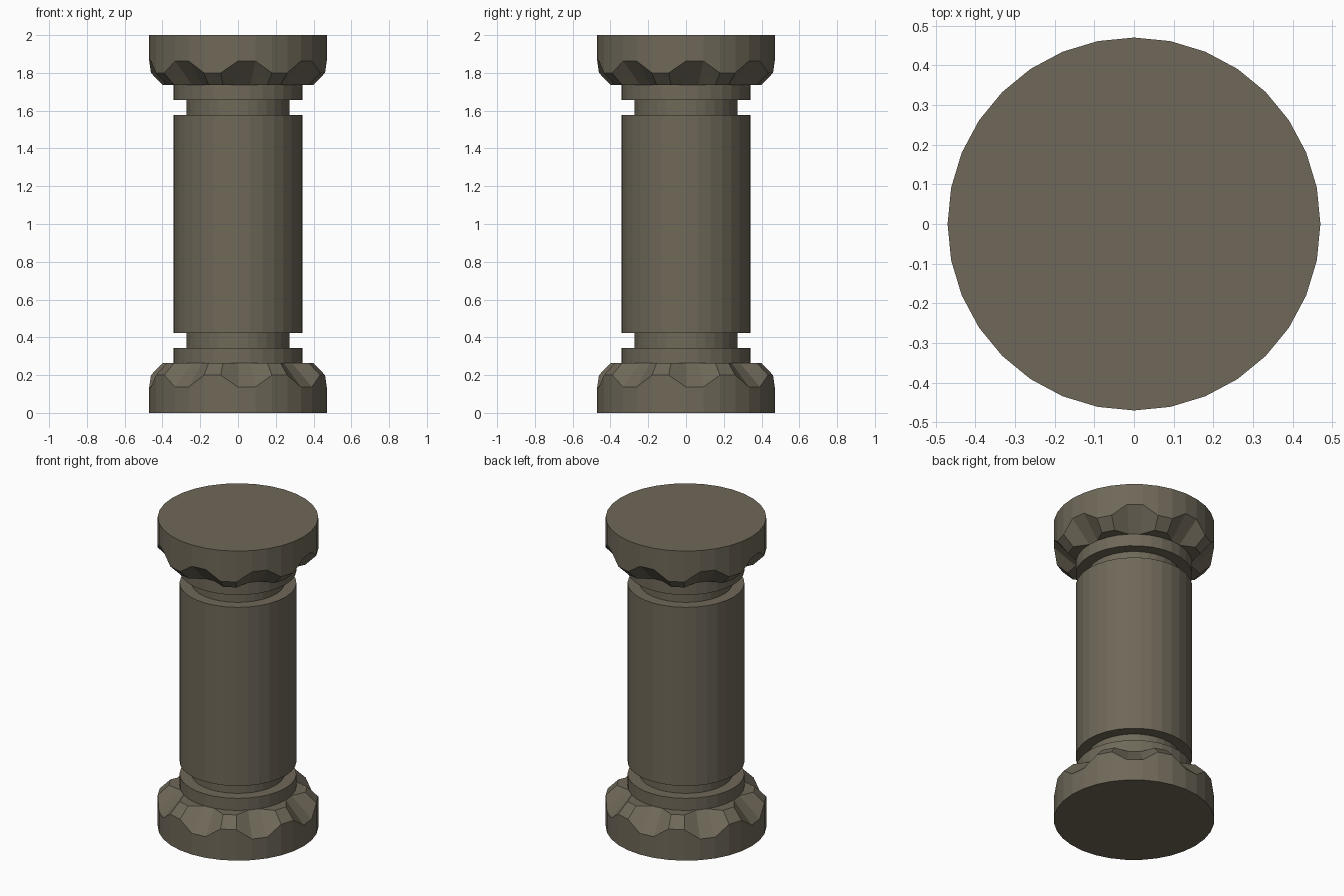
import bpy, bmesh
from math import sin, cos, pi

if "Cube" in bpy.data.objects:
    bpy.data.objects.remove(bpy.data.objects["Cube"])

SIDES = 32
R_FOOT, R_SHAFT, R_GROOVE = 0.47, 0.342, 0.273
Z_TOP = 0.265  # height of the base block

stone = bpy.data.materials.new("stone")
stone.diffuse_color = (0.16, 0.14, 0.10, 1)
stone.use_nodes = True
stone.node_tree.nodes["Principled BSDF"].inputs["Base Color"].default_value = stone.diffuse_color


def loft(name, rings, cap=False, flip=False):
    """Bridge rings given as functions of the side index -> (radius, z)."""
    bm = bmesh.new()
    loops = []
    for ring in rings:
        loop = []
        for i in range(SIDES):
            r, z = ring(i)
            a = 2 * pi * i / SIDES - pi / 2
            loop.append(bm.verts.new((r * cos(a), r * sin(a), 2 - z if flip else z)))
        loops.append(loop)
    for lo, hi in zip(loops, loops[1:]):
        for i in range(SIDES):
            j = (i + 1) % SIDES
            bm.faces.new((lo[i], lo[j], hi[j], hi[i]))
    if cap:
        bm.faces.new(loops[0][::-1])
    bmesh.ops.remove_doubles(bm, verts=bm.verts, dist=1e-5)
    if flip:
        bmesh.ops.reverse_faces(bm, faces=bm.faces)
    mesh = bpy.data.meshes.new(name)
    bm.to_mesh(mesh)
    bm.free()
    mesh.materials.append(stone)
    obj = bpy.data.objects.new(name, mesh)
    bpy.context.collection.objects.link(obj)


def circle(r, z):
    return lambda i: (r, z)


# Scallops: the 45 degree chamfer alternates deep, deep, shallow, shallow
def chamfer(i):
    return R_FOOT - R_SHAFT if i % 4 in (0, 1) else 0.065


block = [
    circle(R_FOOT, 0),
    lambda i: (R_FOOT, Z_TOP - chamfer(i)),
    lambda i: (R_FOOT - chamfer(i), Z_TOP),
    circle(R_SHAFT, Z_TOP),
]

# Base and mirrored capital
loft("base", block, cap=True)
loft("capital", block, cap=True, flip=True)

# Shaft with a square groove near each end
half = [(R_SHAFT, Z_TOP), (R_SHAFT, 0.343), (R_GROOVE, 0.343),
        (R_GROOVE, 0.423), (R_SHAFT, 0.423)]
profile = half + [(r, 2 - z) for r, z in reversed(half)]
loft("shaft", [circle(r, z) for r, z in profile])
